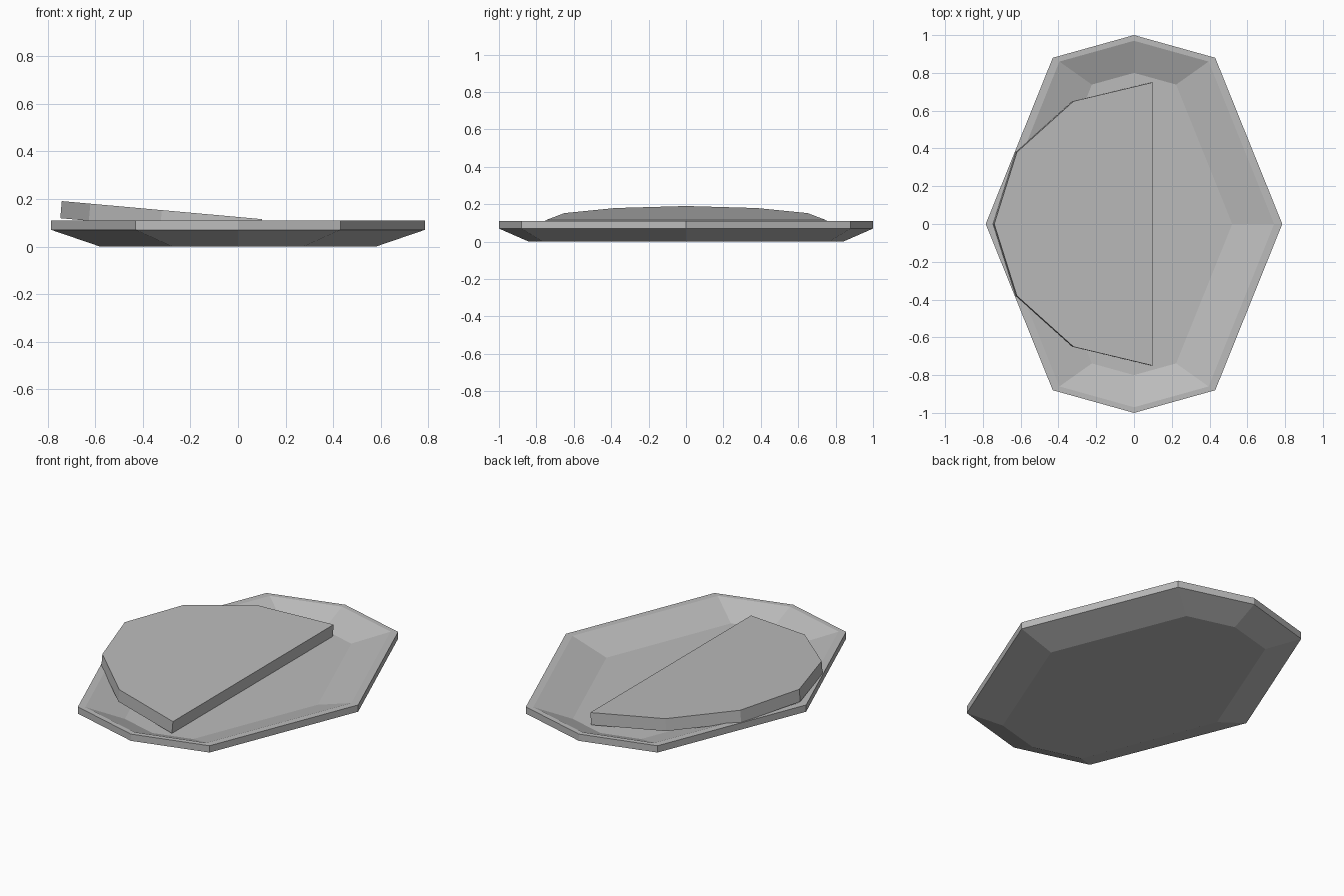
import bpy
import bmesh
from mathutils import Vector

cube = bpy.data.objects.get("Cube")
if cube:
    bpy.data.objects.remove(cube, do_unlink=True)

grey = bpy.data.materials.new("plain_grey")
grey.use_nodes = True
grey.diffuse_color = (0.5, 0.5, 0.5, 1)
grey.node_tree.nodes["Principled BSDF"].inputs["Base Color"].default_value = (0.5, 0.5, 0.5, 1)


def loft(name, rings):
    """Skin a stack of equal point rings and close both ends."""
    bm = bmesh.new()
    loops = [[bm.verts.new(p) for p in ring] for ring in rings]
    count = len(loops[0])
    for low, high in zip(loops, loops[1:]):
        for i in range(count):
            j = (i + 1) % count
            bm.faces.new((low[i], low[j], high[j], high[i]))
    bm.faces.new(loops[0][::-1])
    bm.faces.new(loops[-1])
    bmesh.ops.recalc_face_normals(bm, faces=bm.faces)
    mesh = bpy.data.meshes.new(name)
    bm.to_mesh(mesh)
    bm.free()
    mesh.materials.append(grey)
    obj = bpy.data.objects.new(name, mesh)
    bpy.context.collection.objects.link(obj)
    return obj


def octagon(side, corner_x, corner_y, tip, z):
    """Long octagon, mirrored in both axes."""
    half = [(0, -tip), (corner_x, -corner_y), (side, 0), (corner_x, corner_y)]
    return [(x, y, z) for x, y in half + [(-x, -y) for x, y in half]]


# Shallow dish: underside, outer wall, rim, sloping inside and floor
loft("dish", [
    octagon(0.58, 0.275, 0.765, 0.84, 0),
    octagon(0.785, 0.43, 0.88, 1, 0.07),
    octagon(0.785, 0.43, 0.88, 1, 0.11),
    octagon(0.742, 0.395, 0.86, 0.97, 0.11),
    octagon(0.52, 0.223, 0.738, 0.8, 0.04),
])

# Half-lid: a slab leaning from the floor onto the rim
side = [(0.1, 0.75), (-0.32, 0.65), (-0.62, 0.38)]
outline = side + [(-0.74, 0)] + [(x, -y) for x, y in reversed(side)]
slope = 0.09
top = [Vector((x, y, 0.115 + slope * (0.1 - x))) for x, y in outline]
drop = Vector((slope, 0, 1)).normalized() * 0.072
loft("leaning_half_lid", [[p - drop for p in top], top])
